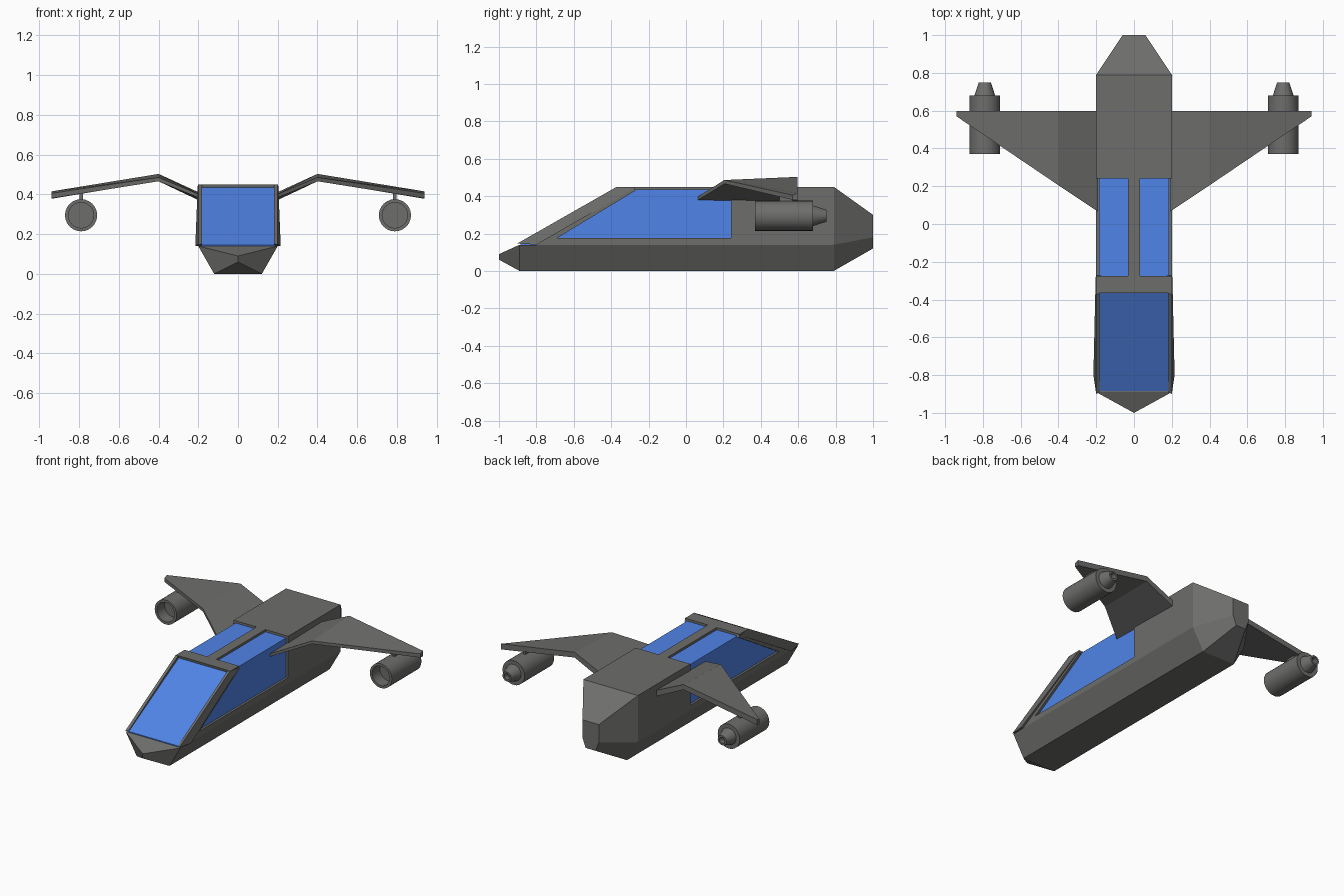
import bpy, bmesh
from math import pi, sin, cos

if "Cube" in bpy.data.objects:
    bpy.data.objects.remove(bpy.data.objects["Cube"])


def material(name, rgb):
    m = bpy.data.materials.new(name)
    m.diffuse_color = (*rgb, 1)
    m.use_nodes = True
    m.node_tree.nodes["Principled BSDF"].inputs["Base Color"].default_value = m.diffuse_color
    return m


blue = material("window_blue", (0.08, 0.23, 0.80))
dark = material("hull_dark_grey", (0.155, 0.155, 0.15))


def finish(name, bm, mat, mirror):
    bmesh.ops.remove_doubles(bm, verts=bm.verts, dist=1e-5)
    bmesh.ops.dissolve_degenerate(bm, edges=bm.edges, dist=1e-5)
    bmesh.ops.recalc_face_normals(bm, faces=bm.faces)
    me = bpy.data.meshes.new(name)
    bm.to_mesh(me)
    bm.free()
    ob = bpy.data.objects.new(name, me)
    bpy.context.collection.objects.link(ob)
    me.materials.append(mat)
    if mirror:
        ob.modifiers.new("mirror", 'MIRROR')
    return ob


def loft(name, rings, mat=dark, mirror=False):
    """Skin a list of equal-length rings and cap both ends."""
    bm = bmesh.new()
    rows = [[bm.verts.new(p) for p in r] for r in rings]
    n = len(rows[0])
    for a, b in zip(rows, rows[1:]):
        for i in range(n):
            j = (i + 1) % n
            bm.faces.new((a[i], a[j], b[j], b[i]))
    bm.faces.new(rows[0])
    bm.faces.new(rows[-1])
    return finish(name, bm, mat, mirror)


def side_prism(name, pts, x0, x1, mat=dark, mirror=False):
    """Extrude a (y, z) outline from x0 to x1."""
    return loft(name, [[(x, y, z) for y, z in pts] for x in (x0, x1)], mat, mirror)


def section(y, pts):
    """Symmetric cross-section from right-half (x, z) points."""
    return [(x, y, z) for x, z in pts] + [(-x, y, z) for x, z in reversed(pts)]


def box(name, x0, x1, y0, y1, z0, z1, mirror=False):
    return side_prism(name, [(y0, z0), (y1, z0), (y1, z1), (y0, z1)], x0, x1, dark, mirror)


# Fuselage: lower hull with pointed nose, rear cabin, tapered tail
low = [(.12, 0), (.2, .14)]
full = low + [(.2, .45)]
loft("lower_hull", [section(-1, [(0, .06), (0, .09)]), section(-.89, low), section(.79, low)])
box("rear_cabin", -.2, .2, .24, .79, .14, .45)
loft("tail", [section(.79, full), section(1, [(.036, .12), (.06, .18), (.06, .30)])])

# Glass canopy
side_prism("canopy_glass", [(-.885, .14), (-.885, .146), (-.36, .435), (.24, .435), (.24, .14)],
           -.185, .185, blue)

# Canopy framing: windscreen pillars, top bar, window sills, roof beam
loft("windscreen_pillar", [
    [(.182, -.89, .15), (.2, -.9, .148), (.215, -.8, .14), (.182, -.8, .14)],
    [(.182, -.37, .45), (.2, -.37, .45), (.203, -.28, .44), (.182, -.28, .44)]], mirror=True)
side_prism("windscreen_top_bar", [(-.365, .45), (-.275, .45), (-.275, .425), (-.36, .425)],
           -.2, .2)
side_prism("window_sill", [(-.8, .14), (-.28, .445), (-.27, .43), (-.69, .175), (.24, .175), (.24, .14)],
           .175, .2, mirror=True)
box("roof_beam", -.033, .033, -.28, .24, .425, .45)

# Cranked wings: (x, leading y, leading z low/high, trailing z low/high)
wing = [(.19, .065, .38, .398, .367, .407),
        (.4, .205, .466, .486, .468, .503),
        (.94, .57, .38, .405, .378, .415)]
loft("wing", [[(x, y, a), (x, y, b), (x, .597, d), (x, .597, c)] for x, y, a, b, c, d in wing],
     mirror=True)

# Engine pods beneath the wing tips, lathed, hollow at the intake and nozzle
profile = [(.064, .45), (.064, .37), (.081, .37), (.081, .68),
           (.055, .68), (.032, .75), (.02, .75), (.02, .715)]
N = 24
pod = loft("engine_pod", [[(.79 + r * cos(2 * pi * k / N), y, .295 + r * sin(2 * pi * k / N))
                           for k in range(N)] for r, y in profile], mirror=True)
bpy.context.view_layer.objects.active = pod
pod.select_set(True)
bpy.ops.object.shade_smooth_by_angle()
box("engine_pylon", .781, .799, .5, .57, .365, .415, mirror=True)
